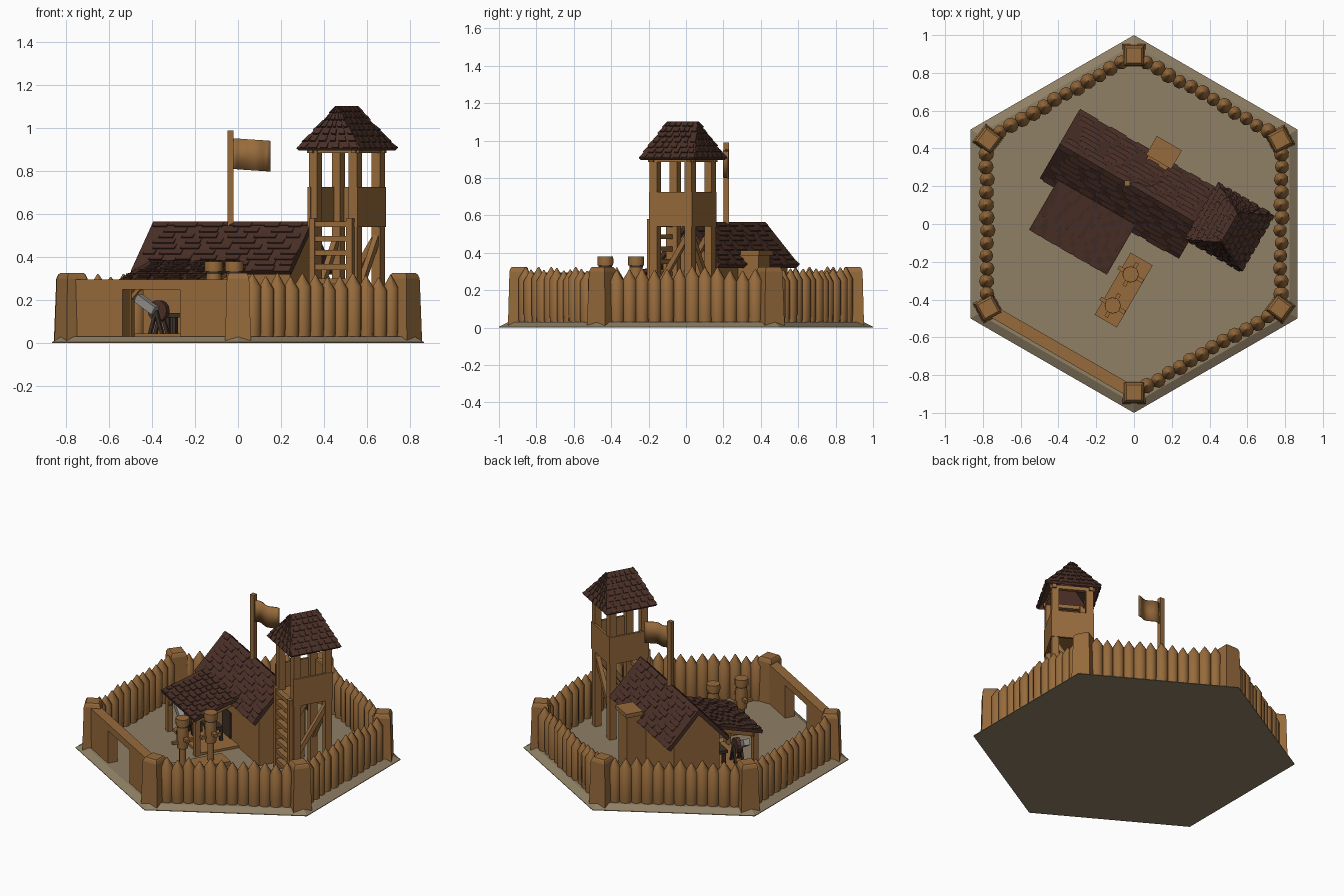
import bpy, bmesh, math, random
from mathutils import Matrix, Vector as V

if "Cube" in bpy.data.objects:
    bpy.data.objects.remove(bpy.data.objects["Cube"])
random.seed(4)

def mat(name, r, g, b):
    m = bpy.data.materials.new(name)
    m.diffuse_color = (r, g, b, 1)
    m.use_nodes = True
    m.node_tree.nodes["Principled BSDF"].inputs["Base Color"].default_value = m.diffuse_color
    return m

WOOD = mat("wood", 0.31, 0.147, 0.045)
ROOF = mat("dark_shingle", 0.068, 0.029, 0.020)
EARTH = mat("earth", 0.275, 0.215, 0.13)
STEEL = mat("grey_metal", 0.30, 0.29, 0.26)
DARK = mat("dark_iron", 0.045, 0.03, 0.022)

def rot(deg):
    return Matrix.Rotation(math.radians(deg), 4, 'Z')

YARD = rot(-30)      # buildings follow the hexagon's gate side
WORLD = Matrix()

def make(name, bm, m, M=YARD, smooth=False):
    bmesh.ops.recalc_face_normals(bm, faces=bm.faces)
    bm.transform(M)
    me = bpy.data.meshes.new(name)
    bm.to_mesh(me)
    bm.free()
    me.materials.append(m)
    ob = bpy.data.objects.new(name, me)
    bpy.context.collection.objects.link(ob)
    if smooth:
        bpy.context.view_layer.objects.active = ob
        ob.select_set(True)
        bpy.ops.object.shade_smooth_by_angle(angle=math.radians(50))
        ob.select_set(False)
    return ob

def hull(bm, lower, upper):
    a = [bm.verts.new(p) for p in lower]
    b = [bm.verts.new(p) for p in upper]
    n = len(a)
    bm.faces.new(a[::-1])
    bm.faces.new(b)
    for i in range(n):
        j = (i + 1) % n
        bm.faces.new((a[i], a[j], b[j], b[i]))

def box(bm, x0, x1, y0, y1, z0, z1):
    r = [(x0, y0), (x1, y0), (x1, y1), (x0, y1)]
    hull(bm, [(x, y, z0) for x, y in r], [(x, y, z1) for x, y in r])

def beam(bm, p, q, w):
    p, q = V(p), V(q)
    d = (q - p).normalized()
    s = d.cross(V((0, 0, 1)))
    s = s.normalized() if s.length > .01 else V((1, 0, 0))
    t = d.cross(s)
    c = [(s * i + t * j) * w / 2 for i, j in ((-1, -1), (1, -1), (1, 1), (-1, 1))]
    hull(bm, [p + k for k in c], [q + k for k in c])

def slab(bm, pts, t):
    pts = [V(p) for p in pts]
    n = (pts[1] - pts[0]).cross(pts[3] - pts[0]).normalized()
    hull(bm, [p - n * t for p in pts], pts)

def lathe(bm, x, y, prof, n=12, a0=0.0):
    rings = [[bm.verts.new((x + r * math.cos(a0 + i * math.tau / n),
                            y + r * math.sin(a0 + i * math.tau / n), z))
              for i in range(n)] for r, z in prof]
    bm.faces.new(rings[0][::-1])
    bm.faces.new(rings[-1])
    for lo, hi in zip(rings, rings[1:]):
        for i in range(n):
            j = (i + 1) % n
            bm.faces.new((lo[i], lo[j], hi[j], hi[i]))

def shingles(bm, a, b, c, d, rows):
    # a-b is the eave, d-c the ridge; short raised chips over a smooth slope
    a, b, c, d = map(V, (a, b, c, d))
    n = (b - a).cross(d - a).normalized()
    P = lambda s, t, h: a.lerp(b, s).lerp(d.lerp(c, s), t) + n * h
    for r in range(rows):
        t0, t1, s = r / rows, (r + 1) / rows - .002, random.uniform(0, .1)
        while s < .93:
            e = min(1, s + random.uniform(.07, .14))
            slab(bm, [P(s, t0, .007), P(e, t0, .007), P(e, t1, .0005), P(s, t1, .0005)], .008)
            s = e + random.uniform(.03, .09)

# hexagonal ground
bm = bmesh.new()
lathe(bm, 0, 0, [(1, 0), (1, .004), (.95, .03)], 6, math.pi / 2)
make("ground_base", bm, EARTH, WORLD)

# corner posts, each slightly turned about itself
for k in range(6):
    bm = bmesh.new()
    q = math.sqrt(2)
    lathe(bm, 0, 0, [(.06 * q, .01), (.052 * q, .3), (.046 * q, .318), (.04 * q, .325)], 4, math.pi / 4)
    spin = rot(random.uniform(-8, 8) * (k % 3 > 0))
    make("corner_post", bm, WOOD, rot(60 * k) @ Matrix.Translation((0, -.892, 0)) @ spin)

# palisades of pointed logs on five sides
for k in range(1, 6):
    bm = bmesh.new()
    for i in range(12):
        r = random.uniform(.036, .042)
        h = random.uniform(-.012, .012)
        lathe(bm, -.37 + i * .0673, -.778 + random.uniform(-.006, .006),
              [(r * .9, .01), (r, .07), (r, .255 + h), (.003, .315 + h)], 9, random.random())
    make("palisade_logs", bm, WOOD, rot(-30 + 60 * k), True)

# gate wall with opening
bm = bmesh.new()
for s in (-1, 1):
    box(bm, min(s * .155, s * .41), max(s * .155, s * .41), -.807, -.743, .01, .295)
box(bm, -.155, .155, -.807, -.743, .25, .295)
make("gate_wall", bm, WOOD)

# house body with gables
bm = bmesh.new()
prof = [(.015, .01), (.325, .01), (.325, .36), (.17, .535), (.015, .36)]
hull(bm, [(-.52, v, z) for v, z in prof], [(.27, v, z) for v, z in prof])
make("house_walls", bm, WOOD)
bm = bmesh.new()
box(bm, -.25, -.13, .008, .016, .03, .22)
make("house_door", bm, DARK)

# house roof, two slopes, and porch roof
bm = bmesh.new()
U0, U1 = -.553, .298
slopes = [((U0, -.04, .336), (U1, -.04, .336), (U1, .17, .566), (U0, .17, .566), 9),
          ((U1, .38, .336), (U0, .38, .336), (U0, .17, .566), (U1, .17, .566), 9)]
porch = ((-.466, -.304, .296), (.01, -.304, .296), (.01, .0, .387), (-.466, .0, .387), 9)
for a, b, c, d, n in slopes:
    slab(bm, (a, b, c, d), .025)
    shingles(bm, a, b, c, d, n)
make("house_roof", bm, ROOF)
bm = bmesh.new()
slab(bm, porch[:4], .02)
shingles(bm, *porch)
make("porch_roof", bm, ROOF)

# porch frame and floor
bm = bmesh.new()
for u in (-.43, -.03):
    beam(bm, (u, -.265, .01), (u, -.265, .28), .035)
    beam(bm, (u, -.265, .265), (u, .02, .35), .025)
    beam(bm, (u, -.265, .2), (u + (.07 if u < -.2 else -.07), -.265, .27), .018)
beam(bm, (-.45, -.265, .27), (-.01, -.265, .27), .025)
box(bm, -.42, -.02, -.25, .02, .01, .045)
make("porch_frame", bm, WOOD)

# workshop under the porch
bm = bmesh.new()
box(bm, -.33, -.13, -.13, -.04, .12, .14)
for u in (-.32, -.15):
    for v in (-.12, -.06):
        box(bm, u, u + .02, v, v + .02, .02, .12)
make("workbench", bm, DARK)
bm = bmesh.new()
lathe(bm, 0, 0, [(.05, -.015), (.05, .015)], 14)
bm.transform(Matrix.Translation((-.31, -.2, .15)) @ Matrix.Rotation(math.pi / 2, 4, 'X'))
make("grindstone_wheel", bm, ROOF)
bm = bmesh.new()
for v in (-.225, -.175):
    beam(bm, (-.35, v, .02), (-.31, v, .15), .015)
    beam(bm, (-.27, v, .02), (-.31, v, .15), .015)
make("grindstone_stand", bm, DARK)
bm = bmesh.new()
beam(bm, (-.41, -.22, .21), (-.31, -.23, .15), .04)
make("metal_blade", bm, STEEL)

# rear chimney box
bm = bmesh.new()
box(bm, -.115, .008, .31, .452, .01, .39)
box(bm, -.128, .025, .35, .464, .385, .412)
make("rear_chimney", bm, WOOD)

# watchtower: local centre and half sizes
cu, cv = .447, .238
corners = [(-1, -1), (1, -1), (1, 1), (-1, 1)]
bm = bmesh.new()
for i, j in corners:
    u, v = cu + i * .107, cv + j * .107
    beam(bm, (u, v, .01), (u, v, .9), .045)
make("tower_posts", bm, WOOD)
bm = bmesh.new()
H = .133
box(bm, cu - H, cu + H, cv - H, cv + H, .545, .56)
box(bm, cu + H - .015, cu + H, cv - H, cv + H, .54, .725)
box(bm, cu - H, cu - H + .015, cv - H, cv + H, .54, .725)
box(bm, cu - H, cu + H, cv + H - .015, cv + H, .54, .725)
make("tower_platform", bm, WOOD)
bm = bmesh.new()
for s in (-1, 1):
    beam(bm, (cu - .14, cv + s * .115, .897), (cu + .14, cv + s * .115, .897), .025)
    beam(bm, (cu + s * .115, cv - .14, .897), (cu + s * .115, cv + .14, .897), .025)
    beam(bm, (cu + s * .107, cv - .1, .2), (cu + s * .107, cv + .1, .5), .028)
beam(bm, (cu - .1, cv + .107, .2), (cu + .1, cv + .107, .5), .028)
make("tower_beams", bm, WOOD)

# ladder
bm = bmesh.new()
for s in (-1, 1):
    beam(bm, (cu + s * .1, .1, .01), (cu + s * .1, .1, .58), .03)
for i in range(8):
    z = .09 + i * .066
    box(bm, cu - .1, cu + .1, .09, .125, z - .013, z + .013)
make("tower_ladder", bm, WOOD)

# hipped tower roof
bm = bmesh.new()
E = [(cu + i * .172, cv + j * .172, .906) for i, j in corners]
R0, R1 = (cu, cv - .09, 1.103), (cu, cv + .09, 1.103)
e = [bm.verts.new(p) for p in E]
r0, r1 = bm.verts.new(R0), bm.verts.new(R1)
for f in ((e[0], e[1], r0), (e[1], e[2], r1, r0), (e[2], e[3], r1), (e[3], e[0], r0, r1)):
    bm.faces.new(f)
roof = make("tower_roof", bm, ROOF)
mod = roof.modifiers.new("thickness", 'SOLIDIFY')
mod.thickness = .015
bm = bmesh.new()
shingles(bm, E[1], E[2], R1, R0, 7)
shingles(bm, E[3], E[0], R0, R1, 7)
W = .01
for a, b, r in ((E[0], E[1], R0), (E[2], E[3], R1)):
    k = W if b[0] > a[0] else -W
    shingles(bm, a, b, (r[0] + k, r[1], r[2]), (r[0] - k, r[1], r[2]), 6)
make("tower_roof_shingles", bm, ROOF)

# flag and pole
bm = bmesh.new()
beam(bm, (-.035, .215, .5), (-.035, .215, .99), .03)
make("flag_pole", bm, WOOD, WORLD)
bm = bmesh.new()
cols = []
for i in range(11):
    x, y = -.025 + i * .0175, .215 + .012 * math.sin(i * .8)
    dz = -.012 * (i / 10)
    cols.append((bm.verts.new((x, y, .81 + dz)), bm.verts.new((x, y, .953 + dz))))
for a, b in zip(cols, cols[1:]):
    bm.faces.new((a[0], b[0], b[1], a[1]))
flag = make("flag_cloth", bm, WOOD, WORLD, True)
flag.modifiers.new("thickness", 'SOLIDIFY').thickness = .006

# training dummies on a low platform
bm = bmesh.new()
box(bm, .06, .195, -.52, -.14, .01, .06)
make("dummy_platform", bm, WOOD)
for v in (-.43, -.24):
    u = .118
    bm = bmesh.new()
    lathe(bm, u, v, [(.022, .05), (.022, .2)], 8)
    lathe(bm, u, v, [(.034, .18), (.037, .22), (.037, .29), (.034, .325)], 12)
    lathe(bm, u, v, [(.042, .332), (.043, .355), (.042, .38)], 12)
    beam(bm, (u - .075, v, .25), (u + .075, v, .25), .022)
    beam(bm, (u, v - .07, .22), (u, v + .07, .22), .02)
    make("training_dummy", bm, WOOD, YARD, True)
    bm = bmesh.new()
    lathe(bm, u, v, [(.036, .322), (.036, .334)], 12)
    make("dummy_band", bm, DARK)
